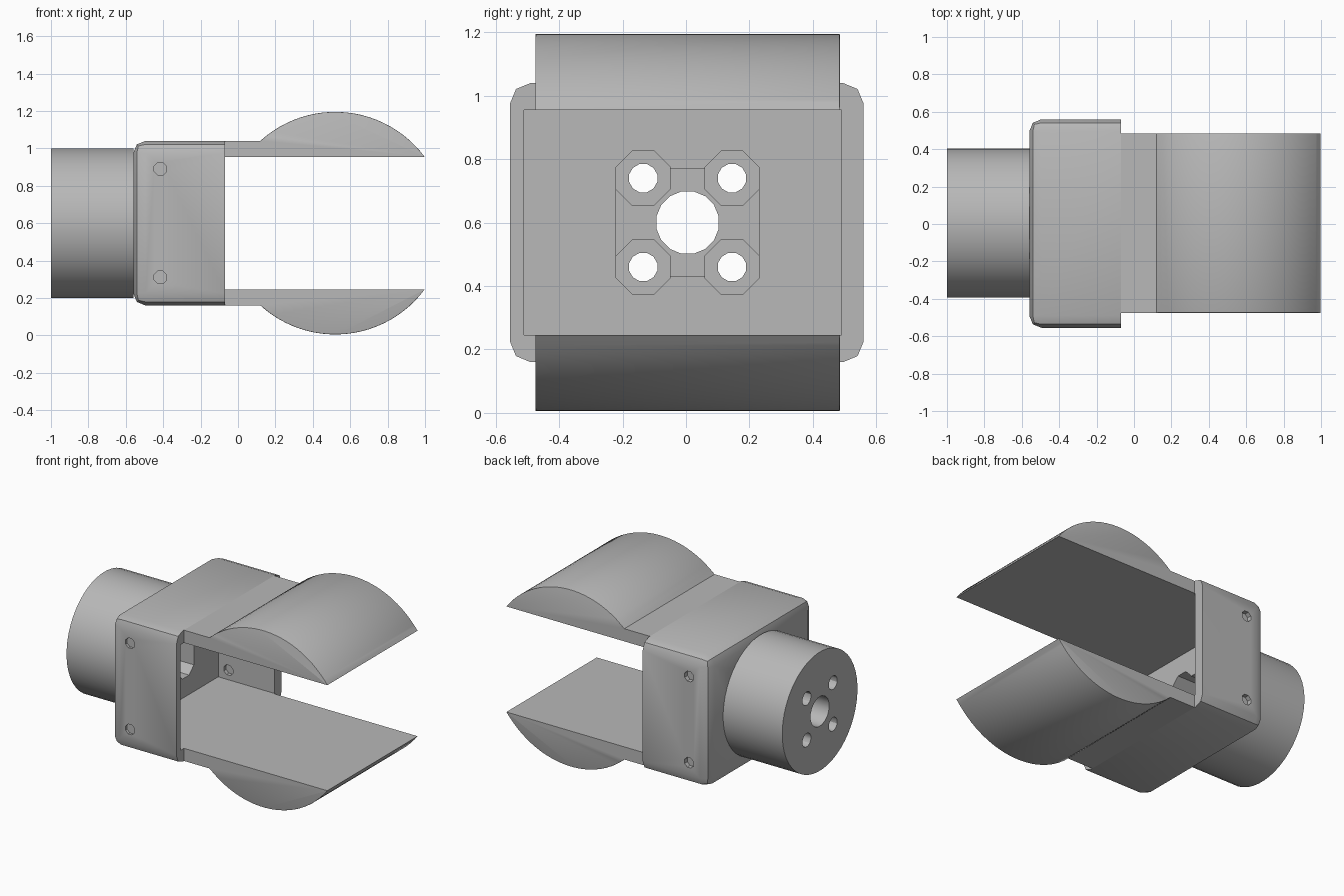
import bpy, bmesh, math
from mathutils import Matrix, Vector

old = bpy.data.objects.get("Cube")
if old:
    bpy.data.objects.remove(old, do_unlink=True)

CY, CZ = 0.005, 0.6          # axis of the whole coupling

grey = bpy.data.materials.new("plain_grey")
grey.use_nodes = True
grey.diffuse_color = (0.48, 0.48, 0.48, 1)
grey.node_tree.nodes["Principled BSDF"].inputs["Base Color"].default_value = (0.48, 0.48, 0.48, 1)


def finish(name, bm):
    bmesh.ops.recalc_face_normals(bm, faces=bm.faces)
    mesh = bpy.data.meshes.new(name)
    bm.to_mesh(mesh)
    bm.free()
    mesh.materials.append(grey)
    obj = bpy.data.objects.new(name, mesh)
    bpy.context.collection.objects.link(obj)
    return obj


def box_mesh(lo, hi):
    lo, hi = Vector(lo), Vector(hi)
    bm = bmesh.new()
    bmesh.ops.create_cube(bm, size=1)
    for v in bm.verts:
        v.co = (lo + hi) / 2 + v.co * (hi - lo)
    return bm


def rod(name, axis, start, end, radius, sides, a, b):
    """Cylinder along x (a=y, b=z) or along y (a=x, b=z)."""
    mid = (start + end) / 2
    if axis == 'X':
        turn, pos = Matrix.Rotation(math.pi / 2, 4, 'Y'), (mid, a, b)
    else:
        turn, pos = Matrix.Rotation(math.pi / 2, 4, 'X'), (a, mid, b)
    spin = Matrix.Rotation(math.pi / sides, 4, 'Z')
    bm = bmesh.new()
    bmesh.ops.create_cone(bm, cap_ends=True, segments=sides, radius1=radius, radius2=radius,
                          depth=end - start, matrix=Matrix.Translation(pos) @ turn @ spin)
    return finish(name, bm)


def activate(obj):
    bpy.ops.object.select_all(action='DESELECT')
    obj.select_set(True)
    bpy.context.view_layer.objects.active = obj


def cut(obj, cutters):
    activate(obj)
    for c in cutters:
        mod = obj.modifiers.new("cut", 'BOOLEAN')
        mod.operation, mod.solver, mod.object = 'DIFFERENCE', 'EXACT', c
        bpy.ops.object.modifier_apply(modifier=mod.name)


def smooth(obj):
    activate(obj)
    bpy.ops.object.shade_smooth_by_angle(angle=math.radians(30))


# Body: rounded block, left sharp at its open end
bm = box_mesh((-0.56, -0.555, 0.16), (-0.07, 0.56, 1.04))
edges = [e for e in bm.edges if not all(v.co.x > -0.1 for v in e.verts)]
bmesh.ops.bevel(bm, geom=edges, offset=0.065, segments=2, profile=0.5, affect='EDGES')
body = finish("body", bm)

# Round shank
shank = rod("shank", 'X', -1.0, -0.56, 0.4, 48, CY, CZ)

# Mounting bore, bolt holes, counterbores and recess
cavity = finish("cavity_cutter", box_mesh((-0.49, -0.51, 0.245), (0.2, 0.49, 0.955)))
recess = finish("recess_cutter", box_mesh((-0.64, CY - 0.225, 0.43), (-0.4, CY + 0.225, 0.77)))
bores = [recess, rod("bore_cutter", 'X', -1.2, -0.3, 0.1, 16, CY, CZ)]
for sy in (-1, 1):
    for sz in (-1, 1):
        y, z = CY + sy * 0.14, CZ + sz * 0.14
        bores.append(rod("counterbore_cutter", 'X', -0.8, -0.3, 0.092, 8, y, z))
        bores.append(rod("bolt_cutter", 'X', -1.2, -0.3, 0.046, 12, y, z))

# Blind screw holes on both faces of each side plate
screws = []
for z in (0.31, 0.89):
    for y0, y1 in ((-0.7, -0.538), (-0.53, -0.45), (0.45, 0.515), (0.53, 0.7)):
        screws.append(rod("screw_cutter", 'Y', y0, y1, 0.036, 8, -0.415, z))

cut(body, [cavity] + bores + screws)
cut(shank, bores)
for c in [cavity] + bores + screws:
    bpy.data.objects.remove(c, do_unlink=True)
smooth(body)
smooth(shank)


# Jaws: flat arm that swells into a circular arc
def jaw(name, side):
    radius, cx, steps = 0.595, 0.52, 24
    a0 = math.acos(0.355 / radius)
    a1 = -math.acos(0.44 / radius)
    profile = [(-0.07, 0.355), (cx + radius * math.sin(a0), 0.355)]
    for i in range(1, steps + 1):
        a = a0 + (a1 - a0) * i / steps
        profile.append((cx + radius * math.sin(a), radius * math.cos(a)))
    profile.append((-0.07, 0.44))
    bm = bmesh.new()
    face = bm.faces.new([bm.verts.new((x, -0.475, CZ + side * h)) for x, h in profile])
    out = bmesh.ops.extrude_face_region(bm, geom=[face])["geom"]
    for v in out:
        if isinstance(v, bmesh.types.BMVert):
            v.co.y = 0.485
    # soften the side edges of the arc
    rim = [e for e in bm.edges if abs(e.verts[0].co.y - e.verts[1].co.y) < 0.01
           and all(v.co.x > 0.11 and abs(v.co.z - CZ) > 0.36 for v in e.verts)]
    bmesh.ops.bevel(bm, geom=rim, offset=0.03, segments=2, profile=0.5,
                    affect='EDGES', clamp_overlap=True)
    smooth(finish(name, bm))


jaw("upper_jaw", 1)
jaw("lower_jaw", -1)
